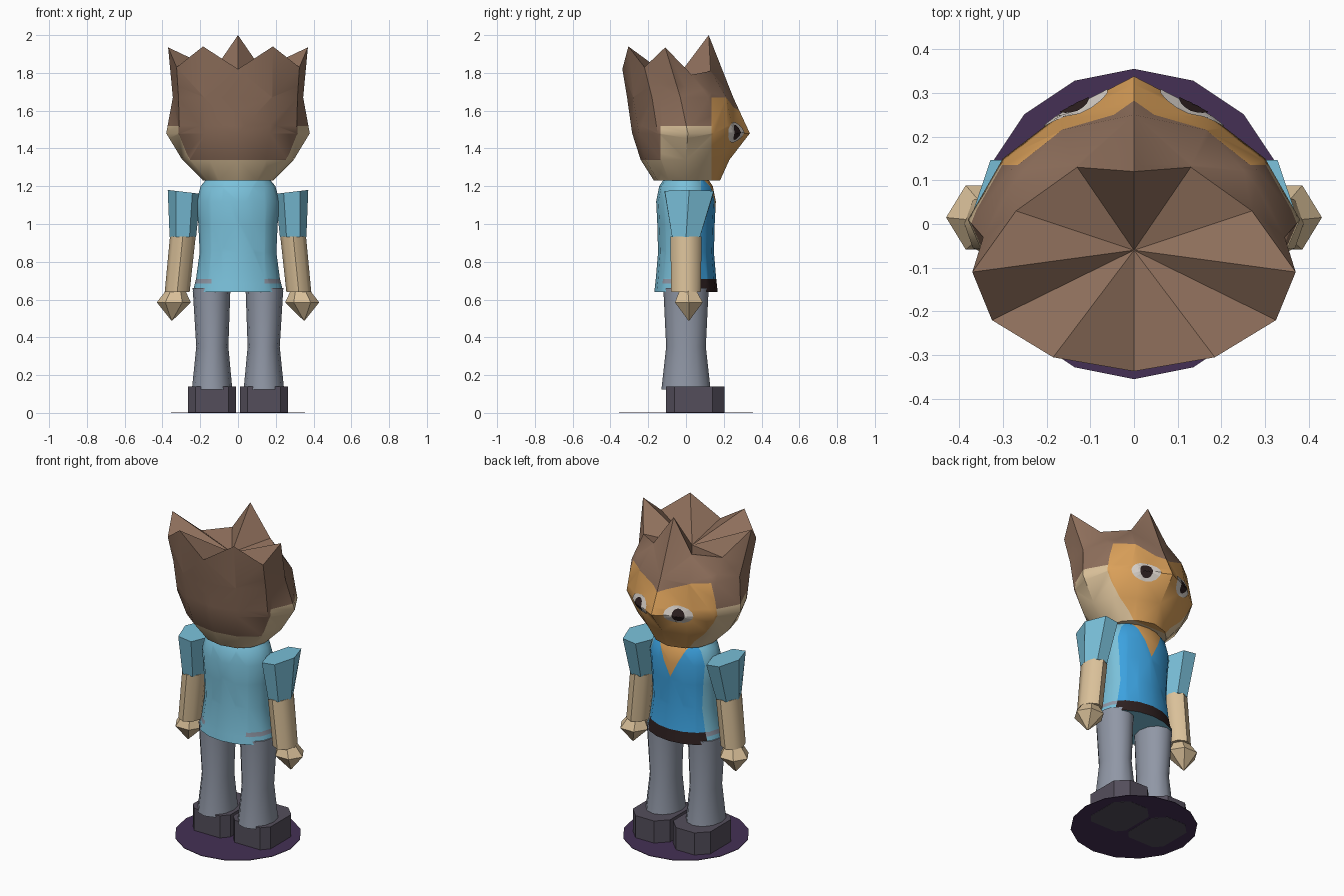
import bpy, bmesh, math
from mathutils import Vector
from mathutils.bvhtree import BVHTree

if "Cube" in bpy.data.objects:
    bpy.data.objects.remove(bpy.data.objects["Cube"])


def mat(name, r, g, b):
    m = bpy.data.materials.new(name)
    m.diffuse_color = (r, g, b, 1)
    m.use_nodes = True
    m.node_tree.nodes["Principled BSDF"].inputs["Base Color"].default_value = m.diffuse_color
    return m


HAIR = mat("brown_hair", .27, .158, .105)
SKIN = mat("tan_skin", .70, .53, .32)
FACE = mat("orange_face", .70, .35, .10)
SHIRT = mat("light_blue", .195, .53, .70)
VEST = mat("deep_blue", .045, .36, .74)
PANTS = mat("grey_trousers", .28, .31, .38)
BLACK = mat("near_black", .026, .014, .014)
SHOE = mat("dark_grey_shoe", .088, .076, .105)
BASE = mat("purple_base", .058, .03, .089)
WHITE = mat("eye_white", .68, .63, .58)


def loft(rings, cap_top=True):
    """Skin rings of equal length, bottom to top."""
    bm = bmesh.new()
    rows = [[bm.verts.new(p) for p in r] for r in rings]
    n = len(rows[0])
    for a, b in zip(rows, rows[1:]):
        for i in range(n):
            j = (i + 1) % n
            bm.faces.new((a[i], a[j], b[j], b[i]))
    bm.faces.new(rows[0][::-1])
    if cap_top:
        bm.faces.new(rows[-1])
    return bm, rows


def cut(bm, co, no):
    bmesh.ops.bisect_plane(bm, geom=bm.verts[:] + bm.edges[:] + bm.faces[:],
                           plane_co=co, plane_no=no, dist=1e-5)


def finish(bm, name, mats, rule=None, angle=40):
    bmesh.ops.recalc_face_normals(bm, faces=bm.faces[:])
    if rule:
        for f in bm.faces:
            f.material_index = mats.index(rule(f.calc_center_median()))
    me = bpy.data.meshes.new(name)
    bm.to_mesh(me)
    bm.free()
    ob = bpy.data.objects.new(name, me)
    bpy.context.collection.objects.link(ob)
    for m in mats:
        me.materials.append(m)
    if angle:
        bpy.ops.object.select_all(action='DESELECT')
        ob.select_set(True)
        bpy.context.view_layer.objects.active = ob
        bpy.ops.object.shade_smooth_by_angle(angle=math.radians(angle))
    return ob


def ellipse(cx, cy, rx, ry, z, n, tilt=0, phase=0):
    out = []
    for i in range(n):
        a = 2 * math.pi * (i + phase) / n
        x = rx * math.cos(a)
        out.append((cx + x, cy + ry * math.sin(a), z + tilt * x))
    return out


def mirrored(half):
    """Close a right-hand outline running from -y to +y."""
    return half + [(-x, y, z) for x, y, z in half[-2:0:-1]]


def level(z, pts):
    return mirrored([(x, y, z) for x, y in pts])


# Head with a spiky crown around a sunken top
head_rings = [
    level(1.23, [(0, -.17), (.10, -.15), (.16, -.09), (.185, 0), (.16, .09), (.10, .15), (0, .18)]),
    level(1.34, [(0, -.24), (.15, -.215), (.26, -.13), (.295, 0), (.25, .11), (.14, .19), (0, .23)]),
    level(1.48, [(0, -.285), (.17, -.25), (.31, -.15), (.38, .01), (.30, .15), (.17, .25), (0, .338)]),
    level(1.67, [(0, -.312), (.18, -.28), (.315, -.18), (.345, -.03), (.285, .12), (.165, .215), (0, .25)]),
    mirrored([(0, -.337, 1.82), (.185, -.305, 1.94), (.325, -.22, 1.83), (.37, -.11, 1.935),
              (.27, .03, 1.79), (.13, .13, 1.81), (0, .12, 2.0)]),
]
bm, rows = loft(head_rings, cap_top=False)
hub = bm.verts.new((0, -.06, 1.76))
top = rows[-1]
for i in range(len(top)):
    bm.faces.new((top[i], top[(i + 1) % len(top)], hub))
bmesh.ops.triangulate(bm, faces=bm.faces[:])
head_tree = BVHTree.FromBMesh(bm)
cut(bm, (0, .135, 0), (0, 1, 0))
cut(bm, (0, -.135, 0), (0, 1, 0))
cut(bm, (0, 0, 1.52), (0, 0, 1))
cut(bm, (0, 0, 0), (1, 0, 0))
for s in (1, -1):
    cut(bm, (0, 0, 1.6), (-.4 * s, 0, 1))


def head_colour(c):
    if c.y > .135 and c.z < min(1.67, 1.6 + .4 * abs(c.x)):
        return FACE
    if c.z > 1.52 or (c.y < -.135 and c.z > 1.34):
        return HAIR
    return SKIN


finish(bm, "head", [HAIR, SKIN, FACE], head_colour)


# Eyes wrapped onto the face as thin plates
def face_patch(name, s, rx, rz, lift, m):
    d = Vector((s * .47, .88, 0))
    side = Vector((.88, -s * .47, 0))
    mid = Vector((s * .135, .27, 1.485))
    bm = bmesh.new()

    def stick(u, v):
        o = mid + side * u + Vector((0, 0, v)) + d * .5
        hit = head_tree.ray_cast(o, -d)[0] or mid
        return bm.verts.new(hit + d * lift)

    n, rings = 16, 5
    prev = None
    for k in range(1, rings + 1):
        row = [stick(rx * k / rings * math.cos(2 * math.pi * i / n),
                     rz * k / rings * math.sin(2 * math.pi * i / n)) for i in range(n)]
        if prev is None:
            bm.faces.new(row)
        else:
            for i in range(n):
                j = (i + 1) % n
                bm.faces.new((prev[i], prev[j], row[j], row[i]))
        prev = row
    bm.normal_update()
    if sum((f.normal for f in bm.faces), Vector()).dot(d) < 0:
        bmesh.ops.reverse_faces(bm, faces=bm.faces[:])
    me = bpy.data.meshes.new(name)
    bm.to_mesh(me)
    bm.free()
    me.materials.append(m)
    bpy.context.collection.objects.link(bpy.data.objects.new(name, me))


for s, tag in ((1, "right"), (-1, "left")):
    face_patch("eye_" + tag, s, .085, .055, .004, WHITE)
    face_patch("pupil_" + tag, s, .037, .04, .008, BLACK)

# Torso: shirt, coloured front, neckline and belt
profile = [(.64, .24, .168), (.71, .222, .16), (.85, .203, .148), (1.0, .21, .152),
           (1.12, .22, .158), (1.2, .198, .142), (1.24, .165, .115)]
bm, rows = loft([ellipse(0, 0, rx, ry, z, 16) for z, rx, ry in profile])
cut(bm, (0, .08, 0), (0, 1, 0))
cut(bm, (0, 0, .685), (0, 0, 1))
for s in (1, -1):
    cut(bm, (s * .14, 0, 0), (1, 0, 0))
    cut(bm, (0, 0, 1.03), (-2.0 * s, 0, 1))


def torso_colour(c):
    if c.z < .645:
        return SHIRT
    if c.y > .08:
        if c.z < .71:
            return BLACK
        return FACE if c.z > 1.03 + 2.0 * abs(c.x) else VEST
    if .685 < c.z < .71 and abs(c.x) > .14:
        return PANTS
    return SHIRT


finish(bm, "torso", [SHIRT, VEST, FACE, BLACK, PANTS], torso_colour)

# Limbs, built once per side
for s, tag in ((1, "right"), (-1, "left")):
    bm, _ = loft([ellipse(s * .292, 0, .07, .085, .93, 6, 0),
                  ellipse(s * .285, .017, .087, .15, 1.17, 6, s * .12)])
    finish(bm, "sleeve_" + tag, [SHIRT], angle=30)

    bm, _ = loft([ellipse(s * .322, 0, .066, .078, .64, 8, 0),
                  ellipse(s * .292, 0, .068, .083, .935, 8, 0)])
    finish(bm, "forearm_" + tag, [SKIN], angle=50)

    bm, _ = loft([ellipse(s * .35, .015, .004, .004, .49, 6),
                  ellipse(s * .34, .015, .09, .085, .585, 6),
                  ellipse(s * .33, .01, .05, .05, .65, 6)])
    finish(bm, "hand_" + tag, [SKIN], angle=30)

    bm, _ = loft([ellipse(s * .137, 0, .107, .13, .125, 12),
                  ellipse(s * .136, 0, .085, .105, .35, 12),
                  ellipse(s * .14, 0, .1, .12, .66, 12)])
    finish(bm, "leg_" + tag, [PANTS])

    # Shoe: block with clipped corners
    outline = [(.05, -.105), (.225, -.105), (.265, -.06), (.265, .14),
               (.2, .205), (.075, .205), (.01, .14), (.01, -.06)]
    bm, _ = loft([[(s * x, y, z) for x, y in outline] for z in (0, .14)])
    finish(bm, "shoe_" + tag, [SHOE], angle=0)

# Thin round base under the feet
bm, _ = loft([ellipse(0, 0, .355, .355, z, 16) for z in (.001, .004)])
finish(bm, "base_disc", [BASE], angle=0)
